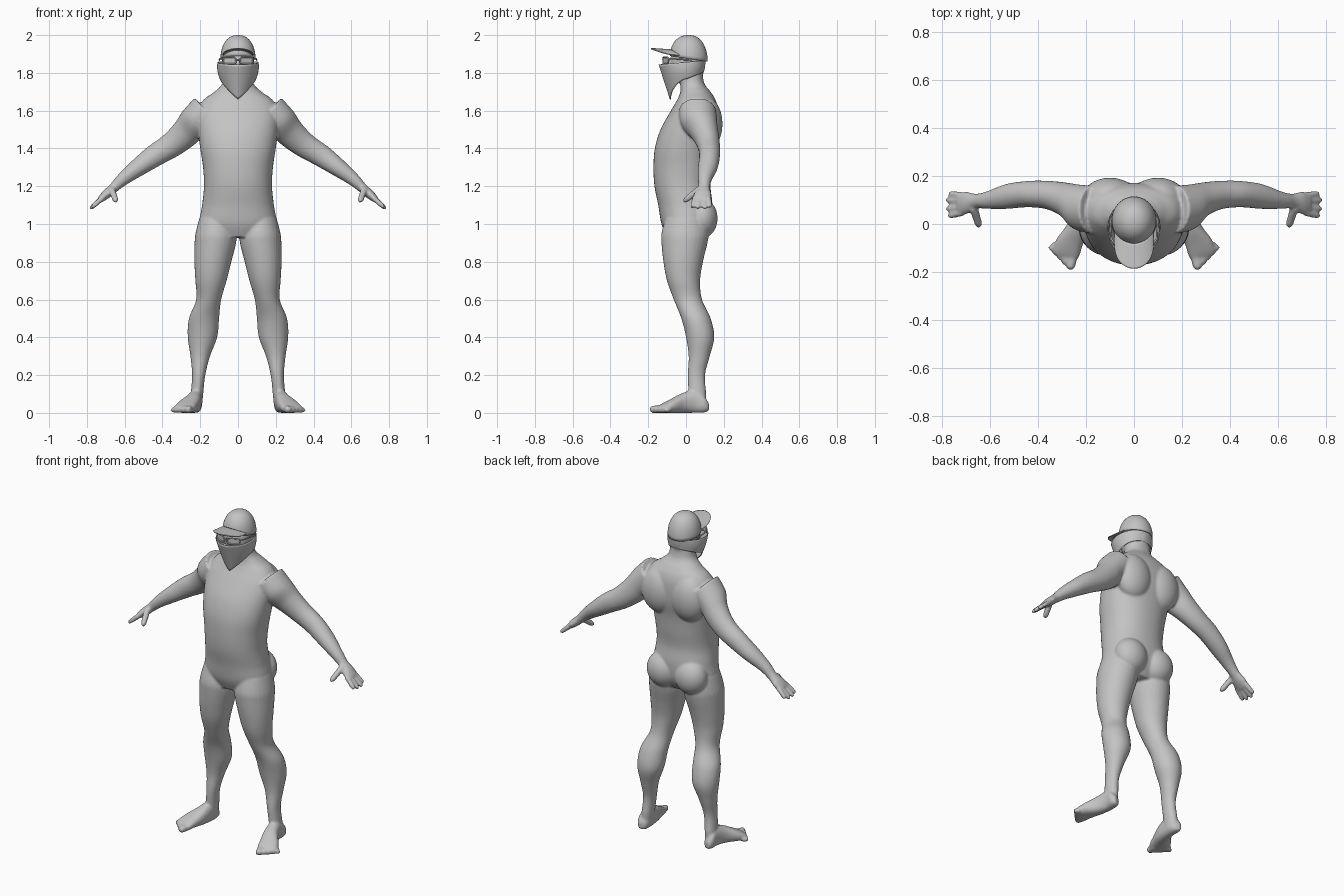
import bpy, bmesh
from math import sin, cos, pi
from mathutils import Vector, Matrix

cube = bpy.data.objects.get("Cube")
if cube:
    bpy.data.objects.remove(cube, do_unlink=True)

grey = bpy.data.materials.new("plain_grey")
grey.use_nodes = True
tone = (0.55, 0.55, 0.55, 1)
grey.diffuse_color = tone
grey.node_tree.nodes["Principled BSDF"].inputs["Base Color"].default_value = tone


def finish(name, bm):
    """Turn a bmesh into a smooth grey object."""
    bmesh.ops.recalc_face_normals(bm, faces=bm.faces)
    mesh = bpy.data.meshes.new(name)
    bm.to_mesh(mesh)
    bm.free()
    mesh.materials.append(grey)
    for poly in mesh.polygons:
        poly.use_smooth = True
    obj = bpy.data.objects.new(name, mesh)
    bpy.context.collection.objects.link(obj)
    return obj


def resample(rows, steps=5):
    """Catmull-Rom interpolation between rows of numbers."""
    rows = [Vector(r) for r in rows]
    padded = [rows[0]] + rows + [rows[-1]]
    result = []
    for a, b, c, d in zip(padded, padded[1:], padded[2:], padded[3:]):
        for k in range(steps):
            t = k / steps
            result.append(b + 0.5 * t * ((c - a) + t * ((2*a - 5*b + 4*c - d) + t * (3*(b - c) + d - a))))
    return result + [rows[-1]]


def loft(bm, rows, normal, side, mirror=True, squareness=1.0, count=28):
    """Skin ovals given as (x, y, z, radius along side, other radius)."""
    normal = Vector(normal).normalized()
    other = normal.cross(Vector(side)).normalized()
    side = other.cross(normal)

    def soft(v):
        return abs(v) ** squareness * (1 if v > 0 else -1)

    for flip in ((1, -1) if mirror else (1,)):
        rings = []
        for row in resample(rows):
            ring = []
            for k in range(count):
                a = 2 * pi * k / count
                p = Vector(row[:3]) + side * row[3] * soft(cos(a)) + other * row[4] * soft(sin(a))
                ring.append(bm.verts.new((p.x * flip, p.y, p.z)))
            rings.append(ring)
        for low, high in zip(rings, rings[1:]):
            for k in range(count):
                n = (k + 1) % count
                bm.faces.new((low[k], low[n], high[n], high[k]))
        bm.faces.new(rings[0])
        bm.faces.new(rings[-1])


def digit(bm, base, tip, radius):
    """Tapered finger or toe."""
    base, tip = Vector(base), Vector(tip)
    shape = ((0, 1), (0.5, 0.95), (0.85, 0.85), (1, 0.45))
    rows = [(*base.lerp(tip, t), radius * s, radius * s) for t, s in shape]
    loft(bm, rows, tip - base, (0.1, 1, 0.2), count=12)


def blob(bm, centre, radii, mirror=True):
    """Ellipsoid mass."""
    for flip in ((1, -1) if mirror else (1,)):
        place = Matrix.Translation((centre[0] * flip, centre[1], centre[2]))
        bmesh.ops.create_icosphere(bm, subdivisions=4, radius=1, matrix=place @ Matrix.Diagonal((*radii, 1)))


body = bmesh.new()
UP, ACROSS = (0, 0, 1), (1, 0, 0)

# Torso and neck: height, half width, front, back
torso = [
    (0.93, 0.13, -0.10, 0.09), (1.0, 0.2, -0.13, 0.13), (1.1, 0.19, -0.147, 0.14),
    (1.2, 0.18, -0.167, 0.13), (1.3, 0.185, -0.172, 0.14), (1.4, 0.2, -0.165, 0.15),
    (1.5, 0.212, -0.135, 0.17), (1.6, 0.215, -0.08, 0.17), (1.66, 0.18, -0.045, 0.155),
    (1.7, 0.125, -0.03, 0.13), (1.75, 0.08, -0.03, 0.095), (1.85, 0.075, -0.03, 0.085),
]
loft(body, [(0, (f + b) / 2, z, w, (b - f) / 2) for z, w, f, b in torso], UP, ACROSS,
     mirror=False, squareness=0.9, count=48)
blob(body, (0.1, 0.11, 1.53), (0.115, 0.083, 0.14))    # shoulder blades
blob(body, (0.095, 0.085, 1.03), (0.1, 0.082, 0.105))  # buttocks

# Head and nose
blob(body, (0, 0.01, 1.855), (0.085, 0.093, 0.125), mirror=False)
blob(body, (0, -0.09, 1.845), (0.016, 0.032, 0.03), mirror=False)

# Legs
loft(body, [
    (0.115, 0, 1.03, 0.09, 0.11), (0.118, -0.005, 0.95, 0.107, 0.125), (0.12, -0.008, 0.9, 0.11, 0.122),
    (0.133, -0.015, 0.8, 0.098, 0.105), (0.143, -0.013, 0.7, 0.083, 0.088),
    (0.155, 0.01, 0.6, 0.066, 0.075), (0.18, 0.053, 0.5, 0.08, 0.078),
    (0.188, 0.075, 0.4, 0.078, 0.075), (0.2, 0.07, 0.3, 0.052, 0.056),
    (0.208, 0.055, 0.2, 0.035, 0.046), (0.217, 0.06, 0.1, 0.033, 0.047), (0.22, 0.06, 0.04, 0.03, 0.045),
], UP, ACROSS)

# Feet and toes
loft(body, [
    (0.222, 0.118, 0.03, 0.02, 0.022), (0.225, 0.09, 0.046, 0.036, 0.045),
    (0.226, 0.04, 0.06, 0.037, 0.06), (0.24, -0.02, 0.052, 0.044, 0.052),
    (0.27, -0.08, 0.036, 0.056, 0.036), (0.285, -0.12, 0.025, 0.058, 0.025),
    (0.293, -0.14, 0.019, 0.05, 0.017),
], (0.33, -0.94, 0), (0.94, 0.33, 0), squareness=0.85)
for k in range(5):
    t = k / 4
    digit(body, Vector((0.255, -0.125, 0.021)).lerp(Vector((0.325, -0.085, 0.016)), t),
          Vector((0.268, -0.19, 0.018)).lerp(Vector((0.353, -0.108, 0.014)), t), 0.022 - 0.007 * t)

# Arms and palms
loft(body, [
    (0.17, 0.06, 1.6, 0.1, 0.09), (0.235, 0.07, 1.535, 0.095, 0.086), (0.285, 0.1, 1.475, 0.073, 0.077),
    (0.355, 0.12, 1.415, 0.06, 0.067), (0.44, 0.125, 1.362, 0.055, 0.06),
    (0.53, 0.115, 1.298, 0.052, 0.048), (0.61, 0.1, 1.237, 0.037, 0.035),
    (0.66, 0.095, 1.19, 0.031, 0.026), (0.7, 0.088, 1.155, 0.047, 0.024), (0.73, 0.083, 1.128, 0.045, 0.017),
], (0.76, 0, -0.65), (0, 1, 0))

# Fingers and thumbs
for root, end, reach in ((0.119, 0.127, 0.85), (0.095, 0.1, 1), (0.07, 0.063, 1), (0.047, 0.033, 0.88)):
    digit(body, (0.715, root, 1.14), (0.715 + 0.068 * reach, end, 1.14 - 0.06 * reach), 0.0145)
digit(body, (0.67, 0.07, 1.185), (0.645, -0.012, 1.118), 0.018)

# Fuse the body into one soft skin
person = finish("body", body)
fuse = person.modifiers.new("fuse", "REMESH")
fuse.mode = "VOXEL"
fuse.voxel_size = 0.007
fuse.use_smooth_shade = True
relax = person.modifiers.new("relax", "SMOOTH")
relax.factor = 0.5
relax.iterations = 5


def sheet(name, point, thickness, nu=48, nv=12):
    """Thin shell over a surface given by point(u, v)."""
    bm = bmesh.new()
    grid = [[bm.verts.new(point(i / nu, j / nv)) for j in range(nv + 1)] for i in range(nu + 1)]
    for a, b in zip(grid, grid[1:]):
        for j in range(nv):
            bm.faces.new((a[j], b[j], b[j + 1], a[j + 1]))
    bmesh.ops.remove_doubles(bm, verts=bm.verts, dist=0.0002)
    obj = finish(name, bm)
    shell = obj.modifiers.new("thickness", "SOLIDIFY")
    shell.thickness = thickness
    bpy.ops.object.select_all(action="DESELECT")
    obj.select_set(True)
    bpy.context.view_layer.objects.active = obj
    bpy.ops.object.shade_smooth_by_angle(angle=0.7)


def crown(u, v):
    t, a = 2 * pi * u, v * pi / 2
    rim = 1.875 + 0.015 * cos(t)
    r = max(cos(a), 0) ** 0.85
    return (0.093 * r * sin(t), 0.015 - 0.1 * r * cos(t), rim + (2 - rim) * sin(a))


def brim(u, v):
    s = 2 * u - 1
    inner = Vector((0.09 * sin(1.15 * s), 0.015 - 0.096 * cos(1.15 * s), 1.895 + 0.03 * cos(s * pi / 2)))
    bow = max(cos(s * pi / 2), 0)
    outer = Vector((0.083 * sin(s * pi / 2), -0.06 - 0.126 * bow ** 0.7, 1.895 + 0.037 * bow))
    return inner.lerp(outer, v)


def scarf(u, v):
    t = 2 * pi * u
    top = Vector((0.104 * sin(t), -0.02 - 0.12 * cos(t), 1.855 - 0.01 * cos(t)))
    drop = 0.11 * (1 - abs(sin(t))) ** 0.8 if cos(t) > 0 else 0.035 * cos(t)
    hem = Vector((0.092 * sin(t), 0.005 - 0.085 * cos(t), 1.77 - drop))
    p = top.lerp(hem, v)
    p.x *= 1 + 0.06 * sin(v * pi)
    return p


sheet("cap_crown", crown, 0.006)
sheet("cap_brim", brim, 0.006)
sheet("face_scarf", scarf, 0.005)


# Glasses
def wire(name, points, closed):
    data = bpy.data.curves.new(name, "CURVE")
    data.dimensions = "3D"
    data.bevel_depth = 0.004
    data.use_fill_caps = True
    line = data.splines.new("POLY")
    line.points.add(len(points) - 1)
    for spot, p in zip(line.points, points):
        spot.co = (*p, 1)
    line.use_cyclic_u = closed
    data.materials.append(grey)
    obj = bpy.data.objects.new(name, data)
    bpy.context.collection.objects.link(obj)
    bpy.ops.object.select_all(action="DESELECT")
    obj.select_set(True)
    bpy.context.view_layer.objects.active = obj
    bpy.ops.object.convert(target="MESH")


def lens_point(x, z):
    return (x, -0.122 + 5 * x * x, z)


for flip, label in ((1, "left"), (-1, "right")):
    outline = []
    for k in range(24):
        c, s = cos(k * pi / 12), sin(k * pi / 12)
        outline.append(lens_point(flip * (0.044 + 0.033 * abs(c) ** 0.5 * (1 if c > 0 else -1)),
                                  1.866 + 0.018 * abs(s) ** 0.5 * (1 if s > 0 else -1)))
    wire(label + "_lens_rim", outline, True)
    pane = bmesh.new()
    pane.faces.new([pane.verts.new(p) for p in outline])
    finish(label + "_lens", pane)
    wire(label + "_temple", [(flip * 0.077, -0.092, 1.874), (flip * 0.095, -0.06, 1.874), (flip * 0.1, 0.03, 1.868)], False)
wire("glasses_bridge", [lens_point(x, 1.87) for x in (-0.013, 0, 0.013)], False)
